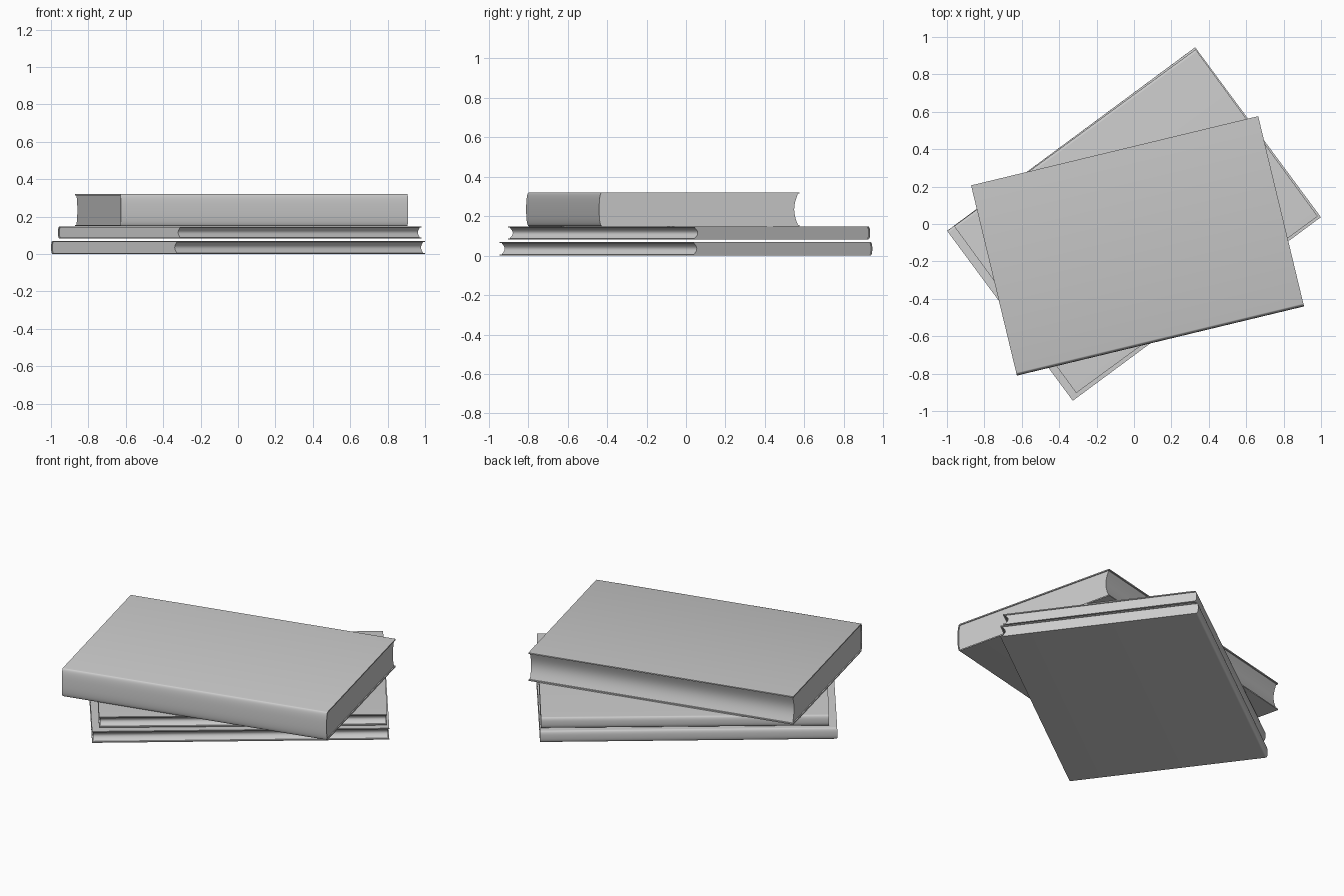
import bpy, math

if "Cube" in bpy.data.objects:
    bpy.data.objects.remove(bpy.data.objects["Cube"])

N = 16      # segments of the spine and fore-edge curves


def extrude_profile(name, profile, length, loc, angle):
    """Closed (y, z) profile swept along local x, centred."""
    n = len(profile)
    verts = [(s * length / 2, y, z) for s in (-1, 1) for y, z in profile]
    faces = [(i, (i + 1) % n, n + (i + 1) % n, n + i) for i in range(n)]
    faces += [tuple(reversed(range(n))), tuple(range(n, 2 * n))]
    me = bpy.data.meshes.new(name)
    me.from_pydata(verts, [], faces)
    ob = bpy.data.objects.new(name, me)
    bpy.context.collection.objects.link(ob)
    ob.location = loc
    ob.rotation_euler = (0, 0, math.radians(angle))
    # consistent normals, smooth spine with crisp board edges
    bpy.ops.object.select_all(action='DESELECT')
    ob.select_set(True)
    bpy.context.view_layer.objects.active = ob
    bpy.ops.object.mode_set(mode='EDIT')
    bpy.ops.mesh.select_all(action='SELECT')
    bpy.ops.mesh.normals_make_consistent(inside=False)
    bpy.ops.object.mode_set(mode='OBJECT')
    bpy.ops.object.shade_smooth_by_angle(angle=math.radians(35))


def spine_arc(y, bulge, z0, z1):
    """Rounded spine from the top board down to the bottom board."""
    pts = []
    for i in range(N + 1):
        t = math.pi / 2 - math.pi * i / N
        s = math.sin(t)
        s = math.copysign(abs(s) ** 0.8, s)
        pts.append((y - bulge * max(math.cos(t), 0) ** 0.8,
                    (z0 + z1) / 2 + (z1 - z0) / 2 * s))
    return pts


def book(name, length, width, height, loc, angle, bulge, board):
    """Spine faces local -y, pages open towards local +y."""
    back, front = -width / 2 + bulge, width / 2
    lo, hi = board, height - board
    # cover: two boards joined by the spine
    inner = spine_arc(back, bulge - board * 0.8, lo, hi)
    cover = ([(front, height)] + spine_arc(back, bulge, 0, height) + [(front, 0)]
             + [(front, lo)] + inner[::-1] + [(front, hi)])
    extrude_profile(name + "_cover", cover, length, loc, angle)
    # page block with hollow fore edge
    edge, hollow = front - 0.008, 0.019
    fore = [(edge - hollow * math.sin(math.pi * i / N), lo + (hi - lo) * i / N)
            for i in range(N + 1)]
    extrude_profile(name + "_pages", inner + fore, length - 0.012, loc, angle)


book("bottom_book", 1.65, 1.13, 0.07, (0, 0, 0), 216.5, 0.014, 0.006)
book("middle_book", 1.60, 1.106, 0.066, (0.01, 0.015, 0.082), 216.2, 0.014, 0.006)
book("top_book", 1.579, 1.046, 0.172, (0.019, -0.117, 0.149), 13.55, 0.016, 0.007)
